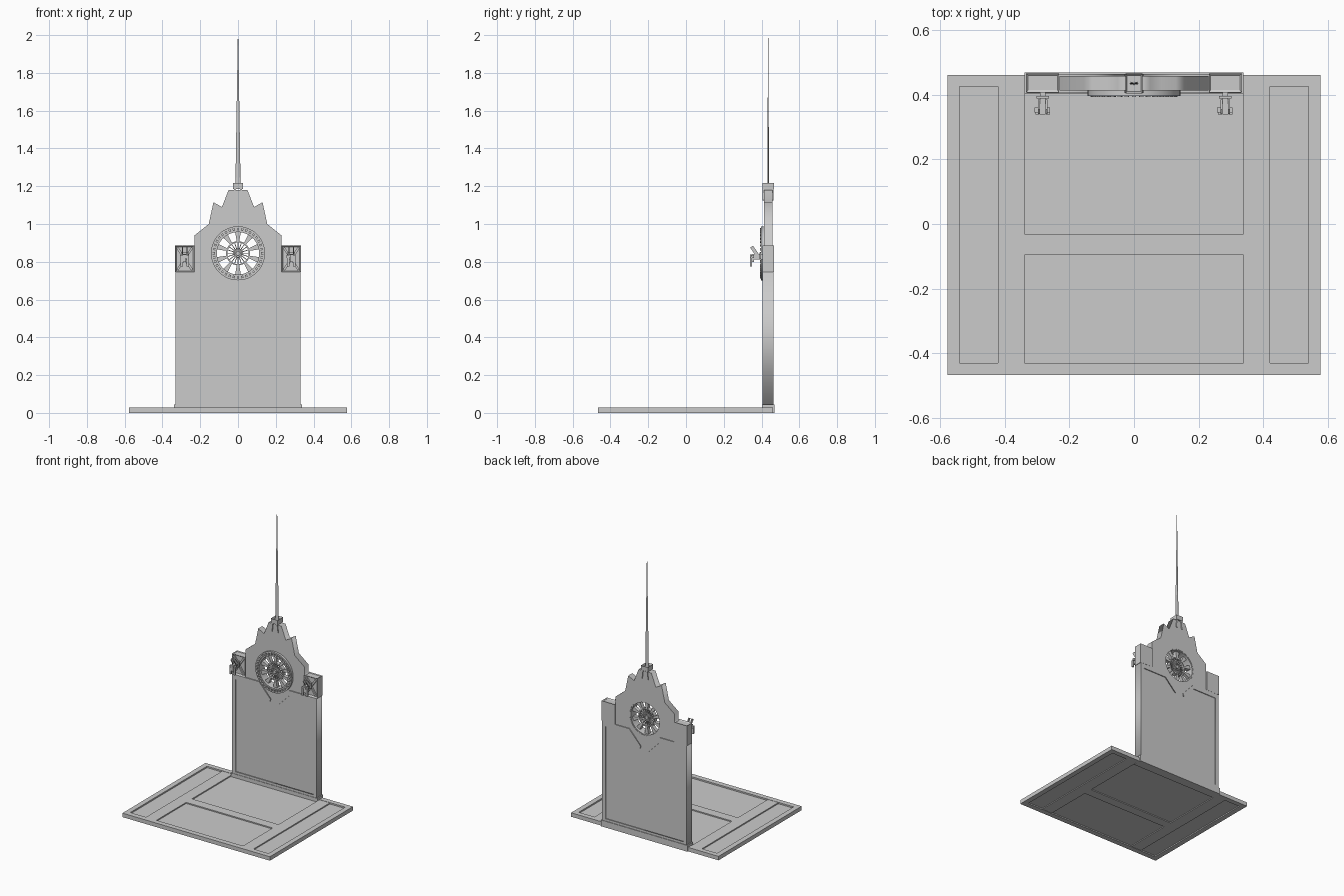
import bpy, bmesh, math
from mathutils import Matrix, Vector

cube = bpy.data.objects.get("Cube")
if cube:
    bpy.data.objects.remove(cube, do_unlink=True)


def material(name, rgb):
    m = bpy.data.materials.new(name)
    m.use_nodes = True
    m.diffuse_color = (*rgb, 1)
    m.node_tree.nodes["Principled BSDF"].inputs["Base Color"].default_value = (*rgb, 1)
    return m


STONE = material("stone grey", (0.6, 0.6, 0.6))


def add_object(name, mesh):
    mesh.materials.clear()
    mesh.materials.append(STONE)
    ob = bpy.data.objects.new(name, mesh)
    bpy.context.scene.collection.objects.link(ob)
    return ob


def from_bmesh(name, bm):
    bmesh.ops.recalc_face_normals(bm, faces=bm.faces)
    mesh = bpy.data.meshes.new(name)
    bm.to_mesh(mesh)
    bm.free()
    return add_object(name, mesh)


def add_box(bm, x, y, z, turn=None):
    """Box from (low, high) spans, optionally transformed afterwards."""
    mid = Vector([(s[0] + s[1]) / 2 for s in (x, y, z)])
    size = [s[1] - s[0] for s in (x, y, z)]
    mat = Matrix.Translation(mid) @ Matrix.Diagonal((*size, 1))
    return bmesh.ops.create_cube(bm, size=1, matrix=(turn or Matrix()) @ mat)["verts"]


def box(name, x, y, z):
    bm = bmesh.new()
    add_box(bm, x, y, z)
    return from_bmesh(name, bm)


def recess(bm, direction, thickness, depth):
    bm.normal_update()
    faces = [f for f in bm.faces if f.normal.dot(Vector(direction)) > 0.9]
    bmesh.ops.inset_region(bm, faces=faces, thickness=thickness, depth=-depth)


def slab(name, loops, y0, y1):
    """Upright plate from x-z outlines; inner outlines become holes."""
    cu = bpy.data.curves.new(name, "CURVE")
    cu.dimensions = "2D"
    cu.fill_mode = "BOTH"
    cu.extrude = (y1 - y0) / 2
    for pts in loops:
        sp = cu.splines.new("POLY")
        sp.points.add(len(pts) - 1)
        for p, (x, z) in zip(sp.points, pts):
            p.co = (x, z, 0, 1)
        sp.use_cyclic_u = True
    tmp = bpy.data.objects.new(name + "_outline", cu)
    mesh = bpy.data.meshes.new_from_object(tmp)
    bpy.data.objects.remove(tmp)
    mesh.transform(Matrix.Translation((0, (y0 + y1) / 2, 0)) @ Matrix.Rotation(math.pi / 2, 4, "X"))
    mesh.name = name
    return add_object(name, mesh)


CLOCK_Z = 0.845


def polar(r, a):
    return (r * math.sin(a), CLOCK_Z + r * math.cos(a))


def circle(r, n=48):
    return [polar(r, 2 * math.pi * i / n) for i in range(n)]


def mirrored(half):
    return half + [(-x, z) for x, z in reversed(half)]


# Ground plate: recessed sheet, rim and raised bands
W, D, H = 0.576, 0.467, 0.028
box("ground_sheet", (-0.56, 0.56), (-0.45, 0.44), (0.008, 0.018))
box("rim_front", (-W, W), (-D, -0.43), (0, H))
box("rim_back", (-W, W), (0.425, 0.46), (0, H))
for s, side in ((1, "left"), (-1, "right")):
    span = lambda a, b: tuple(sorted((s * a, s * b)))
    box("rim_" + side, span(0.54, W), (-0.43, 0.425), (0, H))
    box("ground_band_" + side, span(0.338, 0.42), (-0.43, 0.425), (0.002, H - 0.002))
box("ground_cross_band", (-0.338, 0.338), (-0.096, -0.031), (0.002, H - 0.002))

# Wall: plinth and stepped gable plate with a round opening
box("wall_plinth", (-0.338, 0.338), (0.402, 0.468), (0, 0.044))
gable = [(0.32, 0.04), (0.32, 0.735), (0.23, 0.735), (0.23, 0.94), (0.155, 1.0),
         (0.13, 1.115), (0.085, 1.09), (0.05, 1.18), (0.025, 1.18)]
slab("gable_wall", [mirrored(gable), circle(0.118)], 0.412, 0.458)

# Raised wall frame: each half runs round the panel to a slanted tongue
for s, side in ((1, "left"), (-1, "right")):
    frame = [(0, 0.042), (0.33, 0.042), (0.33, 0.745), (0.12, 0.745), (0.03, 0.645),
             (0.035, 0.625), (0.12, 0.712), (0.305, 0.712), (0.305, 0.06), (0, 0.06)]
    slab("wall_frame_" + side, [[(s * x, z) for x, z in frame]], 0.405, 0.464)

# Clock wheel: toothed rim, wedge spokes, fine inner spokes and hub
slab("clock_rim", [circle(0.143), circle(0.112)], 0.402, 0.456)
slab("clock_outer_bead", [circle(0.143), circle(0.135)], 0.396, 0.403)
slab("clock_inner_bead", [circle(0.12), circle(0.112)], 0.396, 0.403)
slab("clock_middle_ring", [circle(0.064), circle(0.057)], 0.412, 0.44)
slab("clock_hub_ring", [circle(0.026, 24), circle(0.019, 24)], 0.408, 0.44)
slab("clock_hub", [circle(0.012, 16)], 0.405, 0.44)


def spin(i, n):
    return Matrix.Translation((0, 0, CLOCK_Z)) @ Matrix.Rotation(2 * math.pi * i / n, 4, "Y")


bm = bmesh.new()
for i in range(36):
    add_box(bm, (-0.006, 0.006), (0.392, 0.404), (0.121, 0.134), spin(i, 36))
from_bmesh("clock_teeth", bm)

bm = bmesh.new()
for i in range(10):
    verts = add_box(bm, (-0.006, 0.006), (0.414, 0.44), (0.06, 0.116))
    for v in verts:
        if v.co.z > 0.1:
            v.co.x *= 2.6
    bmesh.ops.transform(bm, matrix=spin(i, 10), verts=verts)
from_bmesh("clock_wedge_spokes", bm)

bm = bmesh.new()
for i in range(20):
    add_box(bm, (-0.002, 0.002), (0.418, 0.432), (0.008, 0.06), spin(i, 20))
from_bmesh("clock_fine_spokes", bm)

# Corner blocks with sunk faces, crossed ribs and a carved beast
for s, side in ((1, "left"), (-1, "right")):
    cx, cz = s * 0.282, 0.815
    bm = bmesh.new()
    add_box(bm, (cx - 0.051, cx + 0.051), (0.406, 0.465), (0.745, 0.886))
    recess(bm, (0, -1, 0), 0.01, 0.012)
    recess(bm, (0, 0, 1), 0.008, 0.005)
    from_bmesh("corner_block_" + side, bm)

    bm = bmesh.new()
    for tilt in (-1, 1):
        turn = Matrix.Translation((cx, 0.413, cz)) @ Matrix.Rotation(tilt * math.atan2(0.04, 0.06), 4, "Y")
        add_box(bm, (-0.006, 0.006), (-0.005, 0.008), (-0.07, 0.07), turn)
    from_bmesh("corner_ribs_" + side, bm)

    bm = bmesh.new()
    add_box(bm, (cx - 0.02, cx + 0.02), (0.388, 0.396), (0.815, 0.85))
    add_box(bm, (cx - 0.009, cx + 0.009), (0.35, 0.42), (0.812, 0.842))
    add_box(bm, (cx - 0.008, cx + 0.008), (0.338, 0.36), (0.8, 0.838))
    for t in (-1, 1):
        paw = cx + t * 0.016
        add_box(bm, (paw - 0.006, paw + 0.006), (0.338, 0.35), (0.776, 0.825))
        add_box(bm, (paw - 0.01, paw + 0.006), (0.345, 0.36), (0.82, 0.835))
        wing = Matrix.Translation((cx + t * 0.012, 0.378, 0.835)) @ Matrix.Rotation(0.6, 4, "X")
        add_box(bm, (-0.003, 0.003), (-0.009, 0.009), (0, 0.055), wing)
    from_bmesh("carved_beast_" + side, bm)

# Spire seat with splayed legs, and the thin flattened spire
bm = bmesh.new()
add_box(bm, (-0.027, 0.027), (0.404, 0.465), (1.185, 1.217))
recess(bm, (0, 0, 1), 0.008, 0.015)
from_bmesh("spire_seat", bm)
bm = bmesh.new()
for t in (-1, 1):
    turn = Matrix.Translation((t * 0.016, 0, 1.19)) @ Matrix.Rotation(t * -0.12, 4, "Y")
    add_box(bm, (-0.005, 0.005), (0.405, 0.464), (-0.065, 0), turn)
from_bmesh("spire_seat_legs", bm)

bm = bmesh.new()
shape = Matrix.Translation((0, 0.435, 1.595)) @ Matrix.Diagonal((1, 0.35, 1, 1))
bmesh.ops.create_cone(bm, cap_ends=True, segments=8, radius1=0.014, radius2=0.001, depth=0.81, matrix=shape)
from_bmesh("spire", bm)
